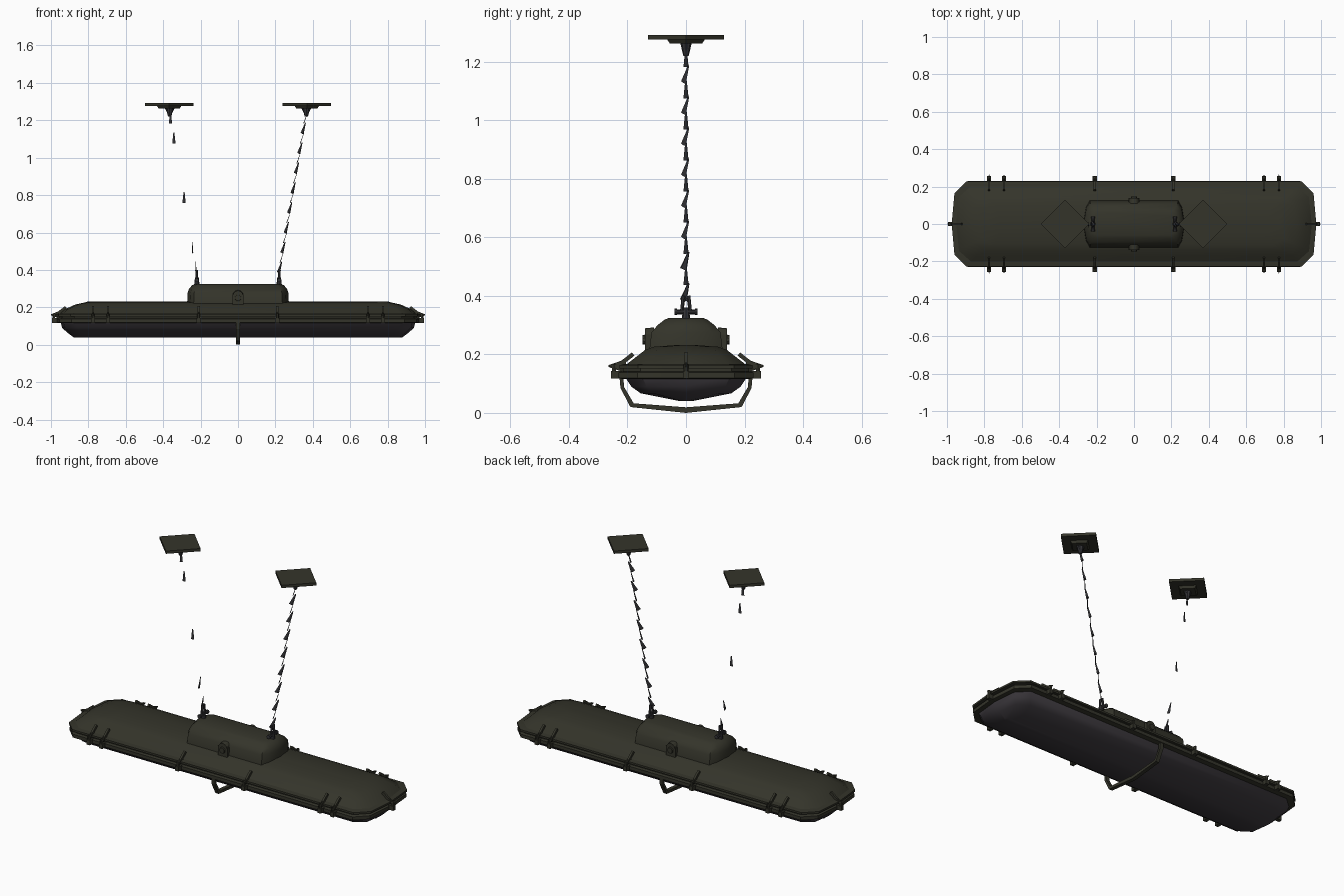
import bpy, bmesh, math
from mathutils import Vector, Matrix

if "Cube" in bpy.data.objects:
    bpy.data.objects.remove(bpy.data.objects["Cube"])


def material(name, rgb):
    m = bpy.data.materials.new(name)
    m.use_nodes = True
    m.diffuse_color = (*rgb, 1)
    m.node_tree.nodes["Principled BSDF"].inputs["Base Color"].default_value = (*rgb, 1)
    return m


OLIVE = material("dark olive metal", (0.034, 0.034, 0.023))
LENS = material("smoky lens", (0.052, 0.046, 0.054))
STEEL = material("dark steel", (0.034, 0.034, 0.038))


def finish(name, bm, mat, smooth=False):
    bmesh.ops.recalc_face_normals(bm, faces=bm.faces)
    mesh = bpy.data.meshes.new(name)
    bm.to_mesh(mesh)
    bm.free()
    mesh.materials.append(mat)
    ob = bpy.data.objects.new(name, mesh)
    bpy.context.collection.objects.link(ob)
    if smooth:
        bpy.ops.object.select_all(action="DESELECT")
        ob.select_set(True)
        bpy.context.view_layer.objects.active = ob
        bpy.ops.object.shade_smooth_by_angle(angle=math.radians(35))
    return ob


def outline(hx, hy, z, cut):
    """Long plan shape with cut corners and slightly pointed ends."""
    quarter = [(hx, 0), (hx - 0.015, hy * 0.72), (hx - cut, hy)]
    pts = quarter + [(-x, y) for x, y in reversed(quarter)]
    pts += [(x, -y) for x, y in reversed(pts[1:-1])]
    return [Vector((x, y, z)) for x, y in pts]


def loft(name, rings, mat, cut=0.08):
    bm = bmesh.new()
    loops = [[bm.verts.new(p) for p in outline(hx, hy, z, cut)] for z, hx, hy in rings]
    for a, b in zip(loops, loops[1:]):
        for i in range(len(a)):
            j = (i + 1) % len(a)
            bm.faces.new((a[i], a[j], b[j], b[i]))
    bm.faces.new(loops[0])
    bm.faces.new(loops[-1])
    return finish(name, bm, mat, True)


def add_box(bm, center, size, turn=Matrix()):
    bmesh.ops.create_cube(bm, size=1, matrix=Matrix.Translation(center) @ turn @ Matrix.Diagonal((*size, 1)))


def add_cone(bm, a, b, r1, r2, sides=8, flat=1.0, spin=0.0):
    """Tapered bar from a to b, optionally flattened across one axis."""
    a, b = Vector(a), Vector(b)
    rot = (b - a).to_track_quat("Z", "Y").to_matrix().to_4x4()
    mat = (Matrix.Translation((a + b) / 2) @ rot @ Matrix.Rotation(spin, 4, "Z")
           @ Matrix.Diagonal((1, flat, 1, 1)))
    bmesh.ops.create_cone(bm, cap_ends=True, segments=sides, radius1=r1, radius2=r2,
                          depth=(b - a).length, matrix=mat)


# Hull: lens, two rim bands and sloping cover
loft("lens", [(0.04, 0.88, 0.02), (0.067, 0.915, 0.155), (0.09, 0.94, 0.187), (0.125, 0.95, 0.21)], LENS)
loft("lower_rim", [(0.115, 0.955, 0.215), (0.119, 0.97, 0.23), (0.138, 0.97, 0.23), (0.142, 0.96, 0.22)], OLIVE)
loft("rim_gasket", [(0.14, 0.955, 0.215), (0.154, 0.955, 0.215)], OLIVE)
loft("upper_rim", [(0.152, 0.975, 0.228), (0.163, 0.975, 0.228), (0.167, 0.955, 0.21)], OLIVE)
loft("cover", [(0.163, 0.955, 0.207), (0.19, 0.925, 0.172), (0.215, 0.87, 0.14),
               (0.226, 0.82, 0.11), (0.232, 0.80, 0.03)], OLIVE)

# Raised housing on top
loft("top_housing", [(0.215, 0.272, 0.125), (0.275, 0.27, 0.118), (0.3, 0.262, 0.097),
                     (0.318, 0.245, 0.074), (0.324, 0.23, 0.06)], OLIVE, 0.035)


# Clips around the rim
def clip(name, x, y, angle, reach):
    bm = bmesh.new()
    add_box(bm, (-0.002, 0, 0.13), (0.035, 0.022, 0.026))
    add_cone(bm, (-0.035, 0, 0.16), (reach, 0, 0.16), 0.024, 0.003, 4, 0.35, math.pi / 2)
    add_box(bm, (-0.03, 0, 0.178), (0.075, 0.012, 0.014), Matrix.Rotation(math.radians(38), 4, "Y"))
    add_cone(bm, (0.006, 0, 0.117), (0.006, 0, 0.167), 0.008, 0.008, 6)
    bm.transform(Matrix.Translation((x, y, 0)) @ Matrix.Rotation(angle, 4, "Z"))
    finish(name, bm, OLIVE)


for s in (-1, 1):
    for x in (-0.775, -0.695, -0.21, 0.21, 0.695, 0.775):
        reach = 0.025 if abs(x) > 0.5 else 0.012
        clip("side_clip", x, s * 0.24, s * math.pi / 2, reach)
    clip("end_clip", s * 0.98, 0, 0 if s > 0 else math.pi, 0.02)

# Guard strap below the lens
half = [(0.228, 0.13), (0.224, 0.085), (0.19, 0.026), (0, 0.006)]
path = half + [(-y, z) for y, z in reversed(half[:-1])]
bm = bmesh.new()
rows = []
for y, z in path:
    inner = Vector((y, z)) + (Vector((0, 0.14)) - Vector((y, z))).normalized() * 0.013
    rows.append([bm.verts.new((x, *p)) for p in ((y, z - 0.006 if z < 0.05 else z), inner) for x in (-0.011, 0.011)])
for a, b in zip(rows, rows[1:]):
    for i, j in ((0, 1), (1, 3), (3, 2), (2, 0)):
        bm.faces.new((a[i], a[j], b[j], b[i]))
for r in (rows[0], rows[-1]):
    bm.faces.new((r[0], r[1], r[3], r[2]))
finish("guard_strap", bm, OLIVE)

# Inlet boxes on both sides of the housing
for s in (-1, 1):
    bm = bmesh.new()
    add_box(bm, (0, s * 0.125, 0.24), (0.06, 0.03, 0.055))
    add_cone(bm, (0, s * 0.11, 0.262), (0, s * 0.14, 0.262), 0.03, 0.027, 12)
    add_cone(bm, (0, s * 0.135, 0.25), (0, s * 0.148, 0.25), 0.018, 0.016, 10)
    finish("cable_inlet", bm, OLIVE)

# Hanging gear: eye bolt, chain, ceiling hook and plate on each side
for s in (-1, 1):
    bm = bmesh.new()
    add_cone(bm, (s * 0.22, 0, 0.305), (s * 0.22, 0, 0.36), 0.016, 0.01)
    add_cone(bm, (s * 0.22, -0.038, 0.345), (s * 0.22, 0.038, 0.345), 0.008, 0.008)
    for side in (-1, 1):
        add_cone(bm, (s * 0.22, side * 0.015, 0.345), (s * 0.222, side * 0.008, 0.4), 0.006, 0.007, 6)
        add_cone(bm, (s * 0.22, side * 0.03, 0.345), (s * 0.22, side * 0.04, 0.345), 0.011, 0.011)
    finish("eye_bolt", bm, STEEL)

    # Flat, twisted links, with several absent from the right-hand chain
    low, high = Vector((s * 0.22, 0, 0.385)), Vector((s * 0.365, 0, 1.235))
    bm = bmesh.new()
    count = 16
    for i in range(count):
        if s < 0 and i not in (0, 2, 7, 13, 15):
            continue
        a = low.lerp(high, i / count)
        b = low.lerp(high, (i + 1.1) / count)
        wide_y = i % 2 == 0
        tilt = Vector((0.004, 0.009, 0)) if wide_y else Vector((0.005, 0, 0))
        add_cone(bm, a - tilt, b + tilt, 0.012 if wide_y else 0.009, 0.003, 4, 0.25,
                 math.pi / 2 if wide_y else 0.2)
    finish("chain", bm, STEEL)

    bm = bmesh.new()
    add_cone(bm, (s * 0.365, 0, 1.22), (s * 0.365, 0, 1.265), 0.009, 0.02)
    for side in (-1, 1):
        add_cone(bm, (s * 0.365, 0, 1.225), (s * 0.365 + side * 0.018, 0, 1.265), 0.007, 0.007, 6)
    finish("ceiling_hook", bm, STEEL)

    bm = bmesh.new()
    add_cone(bm, (s * 0.368, 0, 1.276), (s * 0.368, 0, 1.292), 0.13, 0.13, 4)
    add_cone(bm, (s * 0.368, 0, 1.262), (s * 0.368, 0, 1.278), 0.055, 0.066, 4)
    finish("ceiling_plate", bm, OLIVE)
